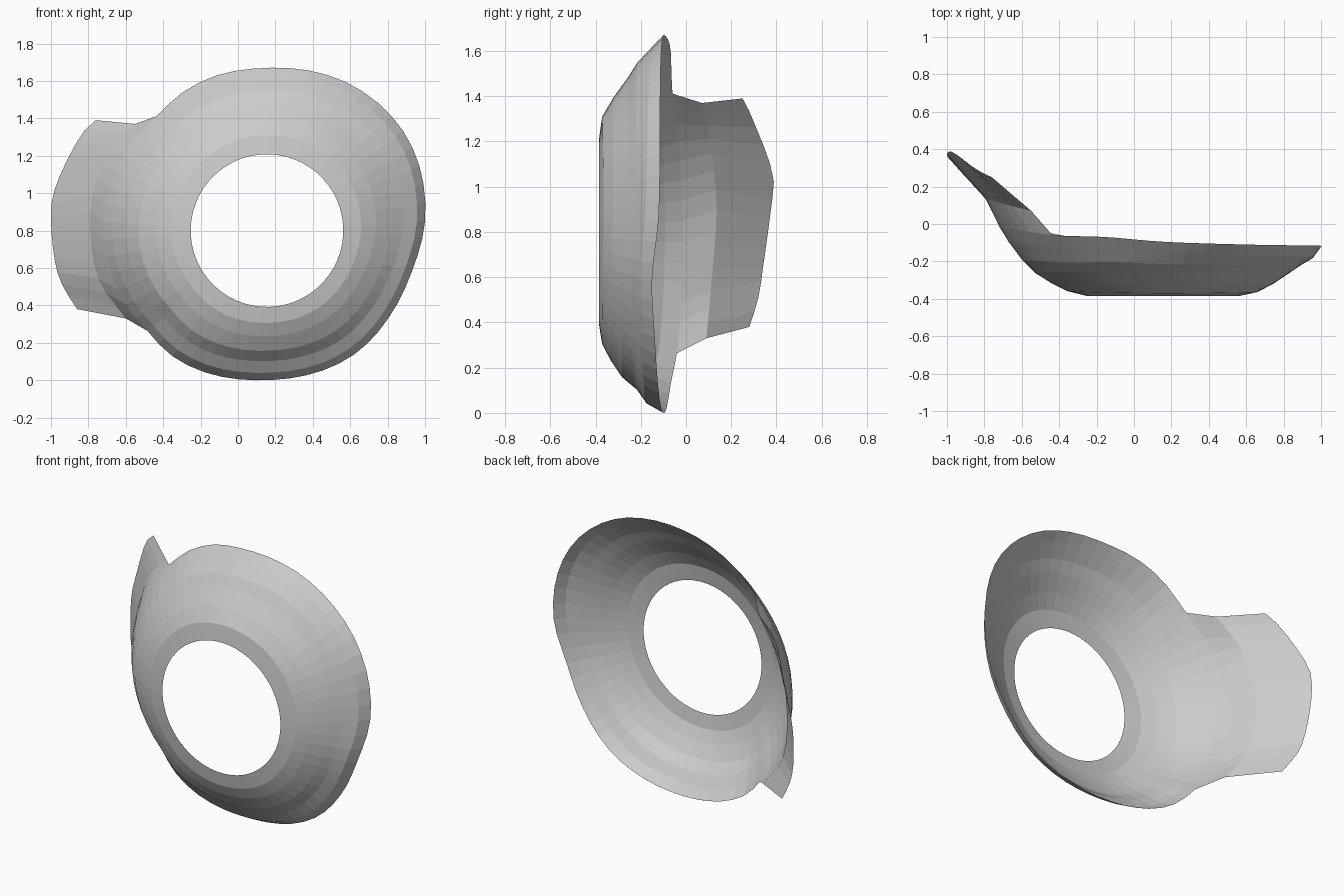
import bpy, math

if "Cube" in bpy.data.objects:
    bpy.data.objects.remove(bpy.data.objects["Cube"])

CX, CZ, HOLE_R, FRONT_Y = 0.155, 0.8, 0.408, -0.385


def sample(keys, u):
    """Smooth (Hermite) interpolation through rows of (parameter, values...)."""
    last = len(keys) - 1
    u = min(max(u, keys[0][0]), keys[-1][0])
    i = next(k for k in range(last) if u <= keys[k + 1][0])
    a, b = keys[i], keys[i + 1]
    p, n = keys[max(i - 1, 0)], keys[min(i + 2, last)]
    h = b[0] - a[0]
    t = (u - a[0]) / h
    out = []
    for c in range(1, len(a)):
        ma = (b[c] - p[c]) / (b[0] - p[0]) * h
        mb = (n[c] - a[c]) / (n[0] - a[0]) * h
        out.append((2*t**3 - 3*t**2 + 1) * a[c] + (t**3 - 2*t**2 + t) * ma
                   + (3*t**2 - 2*t**3) * b[c] + (t**3 - t**2) * mb)
    return out


# Bowl rim: angle, radius, depth
rim = [(-140, .834, -.04), (-125, .84, -.07), (-90, .80, -.10), (-55, .81, -.125),
       (-33, .80, -.14), (-15, .806, -.15), (5, .85, -.12), (34, .90, -.115),
       (60, .90, -.11), (90, .87, -.095), (110, .872, -.07), (122, .865, -.065),
       (134, .85, -.06), (155, .865, -.03), (180, .875, -.015), (200, .86, -.02),
       (220, .834, -.04)]

# Bowl cross-section: radial fractions, and depth fractions by direction
steps = [0, .22, .4, .6, .74, .9, 1]
left = (0, .07, .18, .34, .52, .79, 1)
right = (0, .08, .23, .45, .61, .77, 1)
top = (0, .05, .22, .45, .59, .84, 1)
bottom = (0, .05, .175, .36, .59, .75, 1)
section = [(a, *s) for a, s in
           ((-180, left), (-90, bottom), (0, right), (90, top), (180, left), (270, bottom))]

# Side flap: crease line and outer edge, from top to bottom (fraction, x, y, z)
crease = [(0, -.55, .07, 1.37), (.25, -.71, .11, 1.18), (.5, -.79, .135, .9),
          (.78, -.75, .11, .55), (1, -.60, .09, .33)]
edge = [(0, -.76, .25, 1.39), (.1, -.84, .29, 1.31), (.33, -.97, .385, 1.05),
        (.47, -1.0, .375, .9), (.72, -.98, .34, .64), (.86, -.94, .32, .51),
        (1, -.86, .28, .38)]

FLAP, REST = 14, 42
angles = [134 + 86 * i / FLAP for i in range(FLAP)]
angles += [-140 + 274 * i / REST for i in range(REST)]
N = len(angles)

verts, faces = [], []
# Bowl rings from the hole outwards
for k, t in enumerate(steps):
    for a in angles:
        radius, depth = sample(rim, a)
        s = sample(section, a)[k]
        r = HOLE_R + (radius - HOLE_R) * t
        rad = math.radians(a)
        verts.append((CX + r * math.cos(rad), FRONT_Y + (depth - FRONT_Y) * s,
                      CZ + r * math.sin(rad)))
for k in range(len(steps) - 1):
    for i in range(N):
        j = (i + 1) % N
        faces.append((k*N + i, k*N + j, (k+1)*N + j, (k+1)*N + i))

# Flap strips joined to the left part of the rim
start = (len(steps) - 1) * N
for line in (crease, edge):
    new = len(verts)
    verts += [tuple(sample(line, i / FLAP)) for i in range(FLAP + 1)]
    faces += [(start + i, start + i + 1, new + i + 1, new + i) for i in range(FLAP)]
    start = new

mesh = bpy.data.meshes.new("flared_collar")
mesh.from_pydata(verts, [], faces)
mesh.update()
collar = bpy.data.objects.new("flared_collar", mesh)
bpy.context.collection.objects.link(collar)

# Outward-facing normals toward the front
if sum(p.normal.y * p.area for p in mesh.polygons) > 0:
    mesh.flip_normals()
